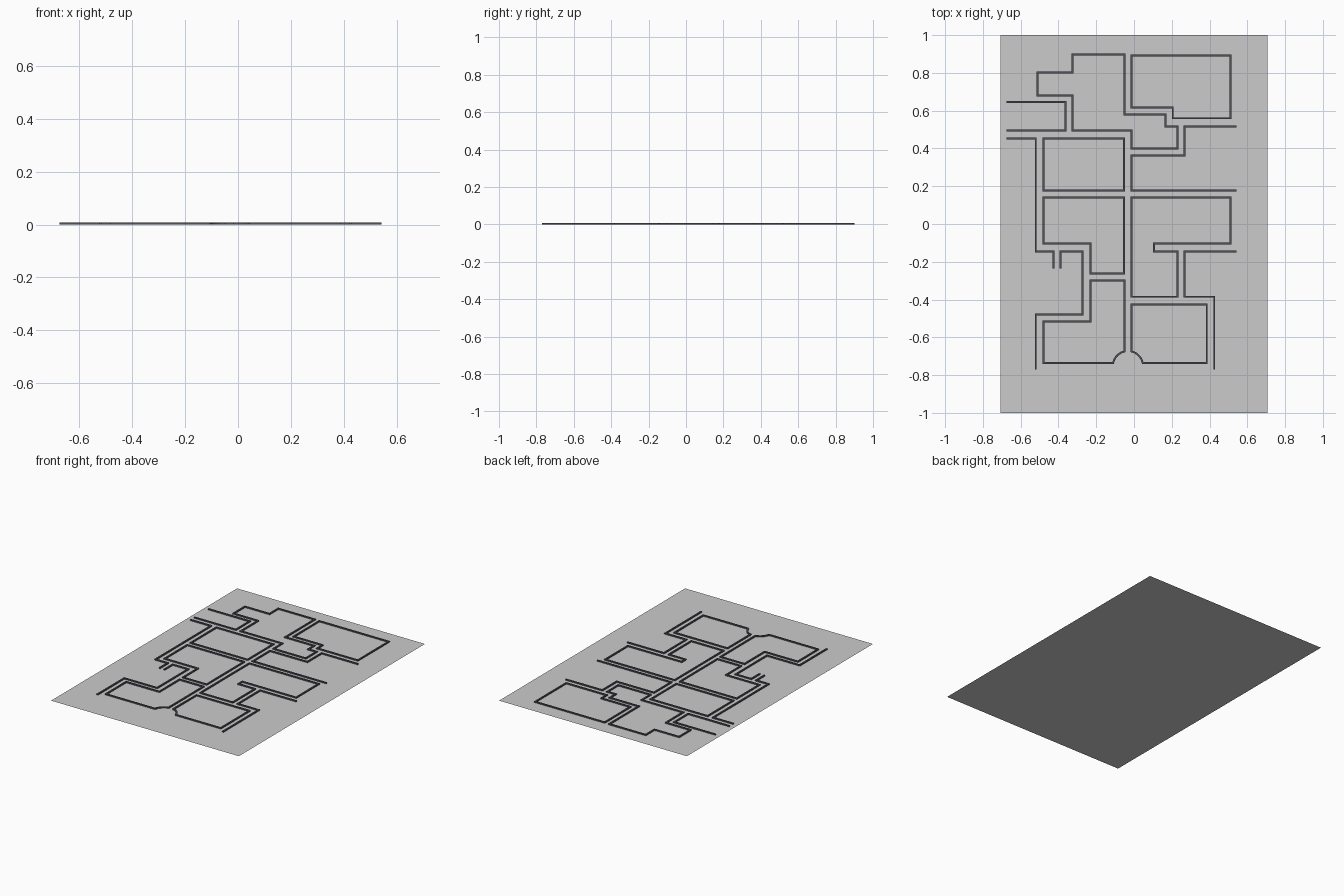
import bpy, bmesh, math
from mathutils import Vector

if "Cube" in bpy.data.objects:
    bpy.data.objects.remove(bpy.data.objects["Cube"])

WIDTH, HEIGHT = 0.010, 0.008


def material(name, rgb):
    m = bpy.data.materials.new(name)
    m.diffuse_color = (*rgb, 1)
    m.use_nodes = True
    m.node_tree.nodes["Principled BSDF"].inputs["Base Color"].default_value = m.diffuse_color
    return m


SHEET = material("light grey sheet", (0.6, 0.6, 0.6))
WALL = material("dark slate wall", (0.085, 0.08, 0.105))


def add_object(name, bm, mat):
    mesh = bpy.data.meshes.new(name)
    bm.to_mesh(mesh)
    bm.free()
    mesh.materials.append(mat)
    ob = bpy.data.objects.new(name, mesh)
    bpy.context.collection.objects.link(ob)
    return ob


def square_path(x, y, *moves):
    """Right-angled path: moves alternate between a new x and a new y."""
    pts = [Vector((x, y))]
    for i, v in enumerate(moves):
        if i % 2 == 0:
            x = v
        else:
            y = v
        if (Vector((x, y)) - pts[-1]).length > 1e-6:
            pts.append(Vector((x, y)))
    return pts


def wall(name, pts, closed=False):
    """Thin mitred wall following a path; open underneath, where it meets the sheet."""
    bm = bmesh.new()
    n = len(pts)
    rings = []
    for i, p in enumerate(pts):
        a = (p - pts[i - 1]).normalized() if closed or i else None
        b = (pts[(i + 1) % n] - p).normalized() if closed or i < n - 1 else None
        a, b = a or b, b or a
        na, nb = Vector((-a.y, a.x)), Vector((-b.y, b.x))
        off = (na + nb) / (1 + na.dot(nb)) * WIDTH / 2
        l, r = p + off, p - off
        rings.append([bm.verts.new((q.x, q.y, z)) for q, z in
                      ((l, 0), (l, HEIGHT), (r, HEIGHT), (r, 0))])
    for i in range(n if closed else n - 1):
        s, t = rings[i], rings[(i + 1) % n]
        for k in range(3):
            bm.faces.new((s[k], s[k + 1], t[k + 1], t[k]))
    if not closed:
        bm.faces.new(rings[0][::-1])
        bm.faces.new(rings[-1])
    # tops must look up, sides away from the path
    bm.normal_update()
    tops = [f for f in bm.faces if abs(f.normal.z) > 0.5]
    if tops[0].normal.z < 0:
        bmesh.ops.reverse_faces(bm, faces=bm.faces[:])
    return add_object(name, bm, WALL)


def arc(cx, cy, r, start, end, steps=5):
    angles = [math.radians(start + (end - start) * i / steps) for i in range(steps + 1)]
    return [Vector((cx + r * math.cos(t), cy + r * math.sin(t))) for t in angles]


# base sheet
bm = bmesh.new()
bm.faces.new([bm.verts.new((x, y, 0)) for x, y in
              ((-.707, -1), (.707, -1), (.707, 1), (-.707, 1))])
add_object("base_sheet", bm, SHEET)

# open walls
wall("upper_left_bay", square_path(-.675, .645, -.363, .495, -.675))
wall("right_passage", square_path(.543, .517, .268, .363, -.013, .178, .543))
wall("left_passage", square_path(-.675, .453, -.52, -.145, -.427, -.235))
wall("lower_left_passage",
     square_path(-.39, -.235, -.39, -.145, -.273, -.48, -.52, -.77))
wall("lower_right_passage", square_path(.543, -.145, .268, -.385, .425, -.77))

# closed blocks
wall("upper_left_block",
     square_path(-.05, .897, -.325, .803, -.51, .68, -.325, .495, -.013, .4,
                 .23, .517, .167, .58, -.05), True)
wall("upper_right_block",
     square_path(-.013, .893, .51, .56, .205, .617, -.013), True)
wall("middle_left_block", square_path(-.48, .453, -.052, .178, -.48), True)
wall("lower_left_block",
     square_path(-.48, .14, -.052, -.263, -.23, -.103, -.48), True)
wall("lower_right_block",
     square_path(-.013, .14, .51, -.103, .105, -.145, .23, -.385, -.013), True)

# bottom blocks, with rounded cut-outs facing each other
wall("bottom_left_block",
     square_path(-.23, -.3, -.05) + arc(-.032, -.752, .08, 103, 168)
     + square_path(-.48, -.735, -.48, -.517, -.23), True)
wall("bottom_right_block",
     square_path(-.013, -.427, .385, -.735)
     + arc(-.032, -.752, .08, 12, 77), True)
